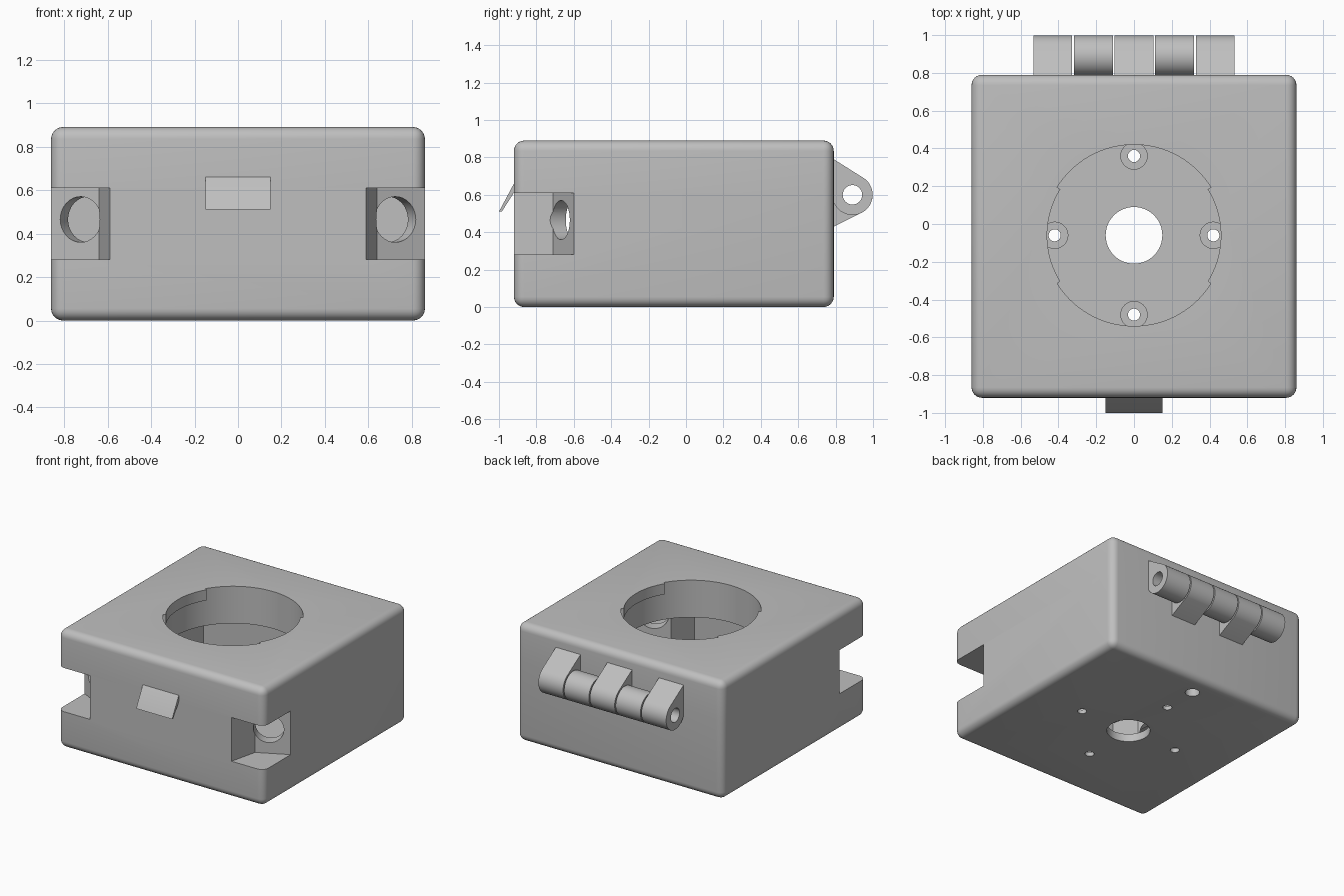
import bpy
import bmesh
from math import cos, sin, pi, radians
from mathutils import Vector

cube = bpy.data.objects.get("Cube")
if cube:
    bpy.data.objects.remove(cube, do_unlink=True)

grey = bpy.data.materials.new("plain grey")
grey.use_nodes = True
COLOUR = (0.52, 0.52, 0.52, 1)
grey.diffuse_color = COLOUR
grey.node_tree.nodes["Principled BSDF"].inputs["Base Color"].default_value = COLOUR

SEAM = 0.61       # height where the lid meets the body
CENTRE_Y = -0.06  # middle of the round opening
PIN = (0.89, 0.6)  # hinge pin, as y and z


def to_object(name, bm):
    bmesh.ops.recalc_face_normals(bm, faces=bm.faces)
    mesh = bpy.data.meshes.new(name)
    bm.to_mesh(mesh)
    bm.free()
    mesh.materials.append(grey)
    obj = bpy.data.objects.new(name, mesh)
    bpy.context.collection.objects.link(obj)
    return obj


def prism(name, points, low, high, axis="z"):
    """Extrude an outline along z (points are x, y) or x (points are y, z)."""
    bm = bmesh.new()
    place = (lambda u, v: (u, v, low)) if axis == "z" else (lambda u, v: (low, u, v))
    face = bm.faces.new([bm.verts.new(place(u, v)) for u, v in points])
    new = bmesh.ops.extrude_face_region(bm, geom=[face])["geom"]
    move = (0, 0, high - low) if axis == "z" else (high - low, 0, 0)
    bmesh.ops.translate(bm, vec=move, verts=[g for g in new if isinstance(g, bmesh.types.BMVert)])
    return to_object(name, bm)


def arc(centre, radius, start, end, steps):
    angles = [radians(start + (end - start) * i / steps) for i in range(steps + 1)]
    return [(centre[0] + radius * cos(a), centre[1] + radius * sin(a)) for a in angles]


def circle(centre, radius, steps=32):
    return arc(centre, radius, 0, 360, steps)[:-1]


def box(name, x, y, z):
    return prism(name, [(x[0], y[0]), (x[1], y[0]), (x[1], y[1]), (x[0], y[1])], *z)


def apply(obj, mod):
    bpy.context.view_layer.objects.active = obj
    bpy.ops.object.modifier_apply(modifier=mod.name)


def cut(obj, cutter):
    mod = obj.modifiers.new("cut", "BOOLEAN")
    mod.operation, mod.solver, mod.object = "DIFFERENCE", "EXACT", cutter
    apply(obj, mod)
    bpy.data.objects.remove(cutter, do_unlink=True)


def mirrored(points):
    return [(-x, y) for x, y in reversed(points)]


def rounded_case(name):
    case = box(name, (-0.86, 0.86), (-0.92, 0.79), (0, 0.89))
    mod = case.modifiers.new("rounding", "BEVEL")
    mod.width, mod.segments = 0.055, 6
    apply(case, mod)
    return case


# Body: hollow tray with screw pockets in its front corners
body = rounded_case("body")
cut(body, box("cutter", (-2, 2), (-2, 2), (SEAM, 2)))
half = [(0.53, -0.86), (0.58, -0.65), (0.8, -0.54), (0.8, 0.73)]
cut(body, prism("cutter", half + mirrored(half), 0.06, 1))
pocket = [(0.585, -1), (0.59, -0.92), (0.64, -0.71), (0.9, -0.58), (0.9, -1)]
for side in (1, -1):
    cut(body, prism("cutter", pocket if side > 0 else mirrored(pocket), 0.28, 0.7))
    hole = prism("cutter", circle((0, 0), 0.105), -0.12, 0.12)
    hole.rotation_euler = Vector((side * 0.45, -0.9, 0)).to_track_quat("Z", "Y").to_euler()
    hole.location = (side * 0.725, -0.67, 0.465)
    bpy.context.view_layer.update()
    cut(body, hole)

# Floor holes: centre, four countersunk screws, one cable hole
cut(body, prism("cutter", circle((0, CENTRE_Y), 0.15, 48), -0.1, 0.2))
cut(body, prism("cutter", circle((0, 0.63), 0.05), -0.1, 0.2))
for i in range(4):
    spot = (0.42 * cos(i * pi / 2), CENTRE_Y + 0.42 * sin(i * pi / 2))
    cut(body, prism("cutter", circle(spot, 0.032, 24), -0.1, 0.2))
    cut(body, prism("cutter", circle(spot, 0.07, 32), 0.03, 0.2))

# Lid with its round opening
lid = rounded_case("lid")
cut(lid, box("cutter", (-2, 2), (-2, 2), (-1, SEAM)))
cut(lid, prism("cutter", circle((0, CENTRE_Y), 0.48, 96), 0.5, 1))
parts = [body, lid]

# Two retaining tabs inside the opening
for name, turn in (("left_tab", 0), ("right_tab", 180)):
    centre = (0, CENTRE_Y)
    outline = arc(centre, 0.46, turn - 32, turn + 32, 18) + arc(centre, 0.482, turn + 32, turn - 32, 18)
    parts.append(prism(name, outline, 0.81, 0.89))

# Front latch
parts.append(prism("latch", [(-0.9, 0.68), (-0.92, 0.66), (-1, 0.51), (-0.985, 0.51),
                             (-0.94, 0.58), (-0.92, 0.612), (-0.9, 0.612)], -0.15, 0.15, "x"))

# Hinge knuckles: lid and body ones alternate
upper = [(0.77, 0.8), (0.79, 0.79)] + arc(PIN, 0.108, 55, -180, 30) + [(0.77, 0.6)]
lower = [(0.77, 0.42), (0.79, 0.43)] + arc(PIN, 0.108, -58, 180, 30) + [(0.77, 0.6)]
for i in range(5):
    middle = (i - 2) * 0.215
    shape, owner = (lower, "body") if i % 2 else (upper, "lid")
    knuckle = prism(f"{owner}_hinge_knuckle_{i + 1}", shape, middle - 0.103, middle + 0.103, "x")
    cut(knuckle, prism("cutter", circle(PIN, 0.052), -1, 1, "x"))
    parts.append(knuckle)

# Smooth the rounded surfaces and keep hard edges
bpy.ops.object.select_all(action="DESELECT")
for part in parts:
    part.select_set(True)
bpy.context.view_layer.objects.active = body
bpy.ops.object.shade_smooth_by_angle(angle=radians(30))
